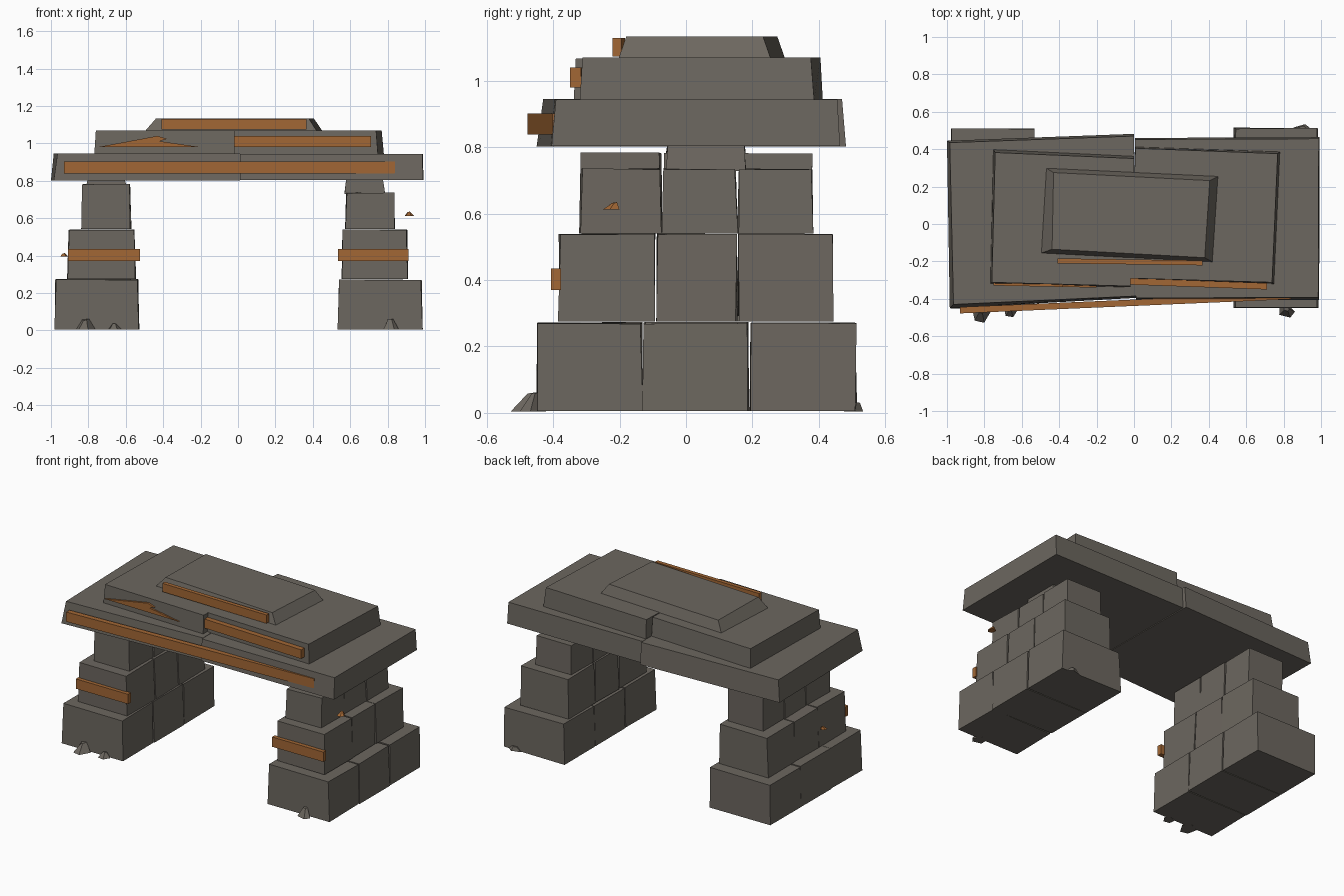
import bpy, bmesh, math, random
from mathutils import Vector

if "Cube" in bpy.data.objects:
    bpy.data.objects.remove(bpy.data.objects["Cube"])

random.seed(4)


def material(name, rgb):
    m = bpy.data.materials.new(name)
    m.diffuse_color = (*rgb, 1)
    m.use_nodes = True
    m.node_tree.nodes["Principled BSDF"].inputs["Base Color"].default_value = m.diffuse_color
    return m


STONE = material("grey stone", (0.150, 0.135, 0.115))
WOOD = material("orange wood", (0.360, 0.135, 0.035))


def solid(name, bottom, top, mat):
    """Closed solid between two matching rings of points."""
    bm = bmesh.new()
    b = [bm.verts.new(p) for p in bottom]
    t = [bm.verts.new(p) for p in top]
    n = len(b)
    bm.faces.new(b[::-1])
    bm.faces.new(t)
    for i in range(n):
        j = (i + 1) % n
        bm.faces.new((b[i], b[j], t[j], t[i]))
    bmesh.ops.recalc_face_normals(bm, faces=bm.faces)
    me = bpy.data.meshes.new(name)
    bm.to_mesh(me)
    bm.free()
    me.materials.append(mat)
    ob = bpy.data.objects.new(name, me)
    bpy.context.collection.objects.link(ob)
    return ob


def slab(name, quad, z0, z1, top_quad=None, mat=STONE):
    top_quad = top_quad or quad
    return solid(name, [(x, y, z0) for x, y in quad],
                 [(x, y, z1) for x, y in top_quad], mat)


def rect(x0, x1, y0, y1):
    return [(x0, y0), (x1, y0), (x1, y1), (x0, y1)]


def block(name, x0, x1, y0, y1, z0, z1, taper=0.006, jitter=0.004):
    """Rough hewn block, narrower at the top."""
    def j():
        return random.uniform(-jitter, jitter)
    low = [(x + j(), y + j(), z0) for x, y in rect(x0, x1, y0, y1)]
    high = [(x + j(), y + j(), z1 + j() * 0.6) for x, y in
            rect(x0 + taper, x1 - taper, y0 + taper * 0.4, y1 - taper * 0.4)]
    return solid(name, low, high, STONE)


# Stepped pillars: three tiers of three blocks, then a cap
cuts = [(-0.45, -0.13, 0.19, 0.515), (-0.385, -0.09, 0.155, 0.443),
        (-0.32, -0.073, 0.155, 0.382)]
heights = {"left": [(0.005, 0.272), (0.275, 0.538), (0.541, 0.782)],
           "right": [(0.005, 0.270), (0.275, 0.538), (0.541, 0.735)]}
widths = {"left": [(-0.98, -0.53), (-0.91, -0.548), (-0.836, -0.573)],
          "right": [(0.535, 0.985), (0.555, 0.908), (0.575, 0.838)]}
for side in ("left", "right"):
    for tier in range(3):
        x0, x1 = widths[side][tier]
        z0, z1 = heights[side][tier]
        ys = cuts[tier]
        for k in range(3):
            block(f"{side}_pillar_tier{tier + 1}_block{k + 1}", x0, x1,
                  ys[k] + 0.002, ys[k + 1] - 0.002, z0, z1)
    cx = -0.705 if side == "left" else 0.678
    block(f"{side}_pillar_cap", cx - 0.108, cx + 0.108, -0.06, 0.18,
          heights[side][2][1] - 0.006, 0.806, 0.01, 0.002)

# Lintel, in two halves
slab("lintel_left",
     [(-0.985, -0.45), (0.012, -0.395), (0.0, 0.482), (-1.0, 0.445)], 0.802, 0.946,
     [(-0.965, -0.43), (0.012, -0.385), (0.0, 0.470), (-0.985, 0.435)])
slab("lintel_right",
     [(0.012, -0.408), (0.99, -0.405), (0.992, 0.464), (0.005, 0.460)], 0.804, 0.944,
     [(0.012, -0.396), (0.985, -0.392), (0.988, 0.456), (0.005, 0.452)])

# Second course, in two halves
slab("upper_course_left",
     [(-0.768, -0.318), (-0.02, -0.338), (0.0, 0.362), (-0.752, 0.398)], 0.944, 1.068,
     [(-0.760, -0.312), (-0.02, -0.332), (0.0, 0.350), (-0.742, 0.382)])
slab("upper_course_right",
     [(-0.02, -0.296), (0.748, -0.320), (0.780, 0.386), (0.008, 0.412)], 0.942, 1.070,
     [(-0.02, -0.290), (0.738, -0.312), (0.768, 0.376), (0.008, 0.405)])

# Bevelled crown stone
slab("crown_stone",
     [(-0.495, -0.155), (0.42, -0.203), (0.45, 0.255), (-0.468, 0.298)], 1.068, 1.134,
     [(-0.438, -0.135), (0.378, -0.180), (0.405, 0.232), (-0.43, 0.275)])


# Wooden planks: front edge start and end, thickness, height range
def plank(name, a, b, depth, z0, z1):
    quad = [a, b, (b[0], b[1] + depth), (a[0], a[1] + depth)]
    return slab(name, quad, z0, z1, mat=WOOD)


plank("crown_plank", (-0.41, -0.210), (0.365, -0.221), 0.026, 1.074, 1.130)
plank("upper_right_plank", (-0.02, -0.324), (0.71, -0.350), 0.034, 0.980, 1.040)
plank("lintel_plank", (-0.93, -0.478), (0.84, -0.402), 0.034, 0.838, 0.902)
plank("left_pillar_plank", (-0.91, -0.406), (-0.525, -0.406), 0.03, 0.370, 0.435)
plank("right_pillar_plank", (0.535, -0.406), (0.912, -0.406), 0.03, 0.370, 0.435)

# Splintered plank that sinks into the stone
outline = [(-0.75, 0.980), (-0.20, 0.980), (-0.42, 1.012), (-0.38, 1.024), (-0.43, 1.040)]
solid("upper_left_plank",
      [(x, -0.329 - 0.020 * (x + 0.75), z) for x, z in outline],
      [(x, -0.300, z) for x, z in outline], WOOD)


# Rubble and splinters: low irregular shards
def shard(name, x, y, z, w, d, h, mat, sides=5):
    ring = [Vector((x + w * math.cos(a), y + d * math.sin(a), z))
            for a in (math.tau * (i + random.uniform(-0.2, 0.2)) / sides
                      for i in range(sides))]
    top = [Vector((x + (p.x - x) * 0.35, y + (p.y - y) * 0.35 + d * 0.3,
                   z + h * random.uniform(0.75, 1))) for p in ring]
    return solid(name, ring, top, mat)


shard("rubble_front_left", -0.815, -0.475, 0.004, 0.055, 0.055, 0.06, STONE)
shard("rubble_front_middle", -0.66, -0.465, 0.004, 0.04, 0.035, 0.035, STONE)
shard("rubble_front_right", 0.815, -0.465, 0.004, 0.045, 0.04, 0.058, STONE)
shard("rubble_back_right", 0.90, 0.505, 0.004, 0.05, 0.03, 0.03, STONE)
shard("splinter_right", 0.915, -0.225, 0.613, 0.026, 0.028, 0.022, WOOD)
shard("splinter_left", -0.93, -0.12, 0.396, 0.022, 0.025, 0.018, WOOD)
